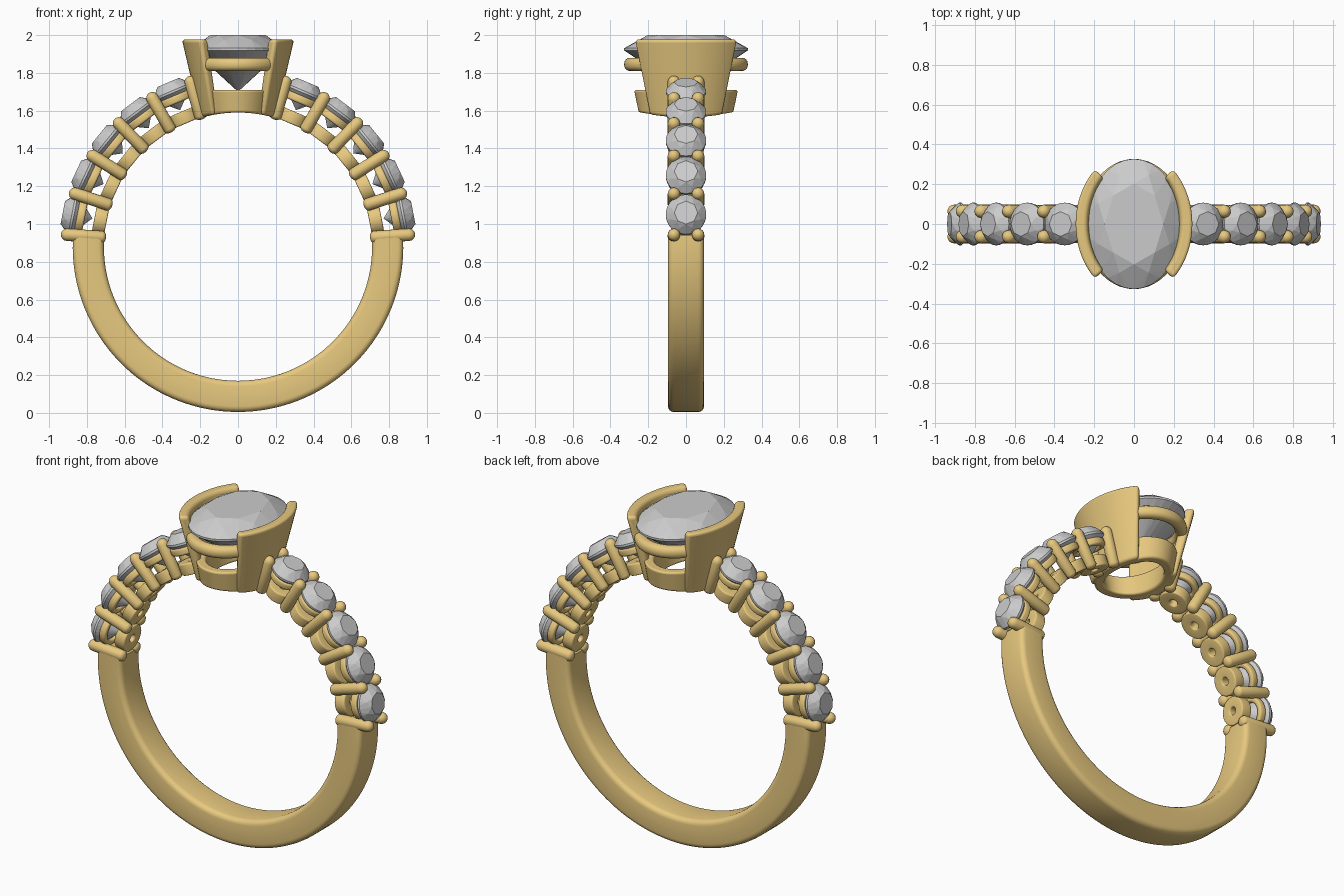
import bpy, bmesh
from math import sin, cos, pi, radians, sqrt
from mathutils import Matrix, Vector

if "Cube" in bpy.data.objects:
    bpy.data.objects.remove(bpy.data.objects["Cube"])

CZ, RIN, ROUT = 0.88, 0.71, 0.875      # finger hole centre, inner and outer radius
gold = bpy.data.materials.new("gold")
gold.diffuse_color = (0.80, 0.58, 0.21, 1)
gold.use_nodes = True
gold.node_tree.nodes["Principled BSDF"].inputs["Base Color"].default_value = gold.diffuse_color


def finish(name, bm, mat=None, matrix=Matrix(), smooth=True, bevel=0):
    bmesh.ops.recalc_face_normals(bm, faces=bm.faces)
    me = bpy.data.meshes.new(name)
    bm.to_mesh(me)
    bm.free()
    ob = bpy.data.objects.new(name, me)
    bpy.context.collection.objects.link(ob)
    ob.matrix_world = matrix
    if mat:
        me.materials.append(mat)
    if bevel:
        m = ob.modifiers.new("bevel", 'BEVEL')
        m.width, m.segments = bevel, 4
        m.limit_method, m.angle_limit = 'ANGLE', radians(40)
    if smooth:
        bpy.ops.object.select_all(action='DESELECT')
        ob.select_set(True)
        bpy.context.view_layer.objects.active = ob
        bpy.ops.object.shade_smooth_by_angle(angle=radians(35))
    return ob


def loft(name, sections, wrap, matrix=Matrix(), bevel=0):
    """Skin closed cross-sections; wrap joins last to first, otherwise cap the ends."""
    bm = bmesh.new()
    rows = [[bm.verts.new(p) for p in s] for s in sections]
    n, k = len(rows), len(rows[0])
    for i in range(n if wrap else n - 1):
        a, b = rows[i], rows[(i + 1) % n]
        for j in range(k):
            bm.faces.new((a[j], a[(j + 1) % k], b[(j + 1) % k], b[j]))
    if not wrap:
        bm.faces.new(rows[0])
        bm.faces.new(rows[-1][::-1])
    return finish(name, bm, gold, matrix, bevel=bevel)


def rounded_rect(u0, u1, v0, v1, r, seg=4):
    pts = []
    for i, (u, v) in enumerate(((u1 - r, v1 - r), (u0 + r, v1 - r), (u0 + r, v0 + r), (u1 - r, v0 + r))):
        for s in range(seg + 1):
            a = pi / 2 * (i + s / seg)
            pts.append((u + r * cos(a), v + r * sin(a)))
    return pts


def oval_ring(name, a, b, profile, matrix=Matrix(), n=48):
    """Revolve an (offset, z) profile round an ellipse a x b."""
    loft(name, [[((a + o) * cos(t), (b + o) * sin(t), z) for o, z in profile]
                for t in (2 * pi * i / n for i in range(n))], True, matrix)


def stone(name, a, b, table_z, girdle_z, culet_z, table=0.6, matrix=Matrix()):
    """Brilliant cut as the hull of its facet corners."""
    up, down, g = table_z - girdle_z, girdle_z - culet_z, 0.006
    bm = bmesh.new()

    def ring(n, r, z, shift=0):
        for i in range(n):
            t = 2 * pi * (i + shift) / n
            bm.verts.new((a * r * cos(t), b * r * sin(t), z))
    star = (1 + table) / 2
    ring(8, table, table_z)
    ring(8, star, girdle_z + up * (1 - star * 0.924) / (1 - table) * 0.97, 0.5)
    ring(32, 1, girdle_z + g)
    ring(32, 1, girdle_z - g)
    ring(8, 0.28, girdle_z - down * 0.74, 0.5)
    bm.verts.new((0, 0, culet_z))
    bmesh.ops.convex_hull(bm, input=bm.verts)
    bmesh.ops.dissolve_limit(bm, angle_limit=radians(1), verts=bm.verts, edges=bm.edges)
    finish(name, bm, None, matrix, smooth=False)


def radial(deg):
    """Local z points outward from the finger hole centre at this angle."""
    return Matrix.Translation((0, 0, CZ)) @ Matrix.Rotation(radians(90 - deg), 4, 'Y')


def finger_z(x):
    return CZ + sqrt(RIN ** 2 - x ** 2)


# Solid lower band
prof = rounded_rect(RIN, ROUT, -0.095, 0.095, 0.03)
angles = [radians(-184 + 188 * i / 80) for i in range(81)]
loft("band", [[(r * cos(t), y, CZ + r * sin(t)) for r, y in prof] for t in angles], False)

# Shoulders: shared prongs with stones on seat and base rings between them
for side in ("right", "left"):
    def at(d):
        return radial(d if side == "right" else 180 - d)
    for i in range(6):
        for y in (-0.064, 0.064):
            rad, r0, r1 = 0.033, 0.70, 0.94
            caps = [(rad * sin(q), r0 + 0.02 * (1 - cos(q))) for q in (0.15, 0.5, 1.0, pi / 2)]
            caps += [(rad * cos(q), r1 - rad * (1 - sin(q))) for q in (0, 0.4, 0.8, 1.2, 1.5)]
            loft(f"{side}_prong", [[(r * cos(t), y + r * sin(t), z)
                 for t in (2 * pi * k / 16 for k in range(16))] for r, z in caps], False, at(4 + 14 * i))
    for i in range(5):
        m = at(11 + 14 * i)
        stone(f"{side}_side_stone", 0.107, 0.107, 0.945, 0.89, 0.785, 0.58, m)
        oval_ring(f"{side}_seat_ring", 0, 0, rounded_rect(0.066, 0.098, 0.825, 0.868, 0.012), m, 32)
        oval_ring(f"{side}_base_ring", 0, 0, rounded_rect(0.022, 0.082, 0.708, 0.775, 0.008), m, 32)

# Centre stone
stone("centre_stone", 0.238, 0.327, 2.0, 1.925, 1.70, 0.62)

# Upper gallery ring under the stone
oval_ring("upper_gallery_ring", 0.222, 0.293, rounded_rect(-0.034, 0.034, 1.81, 1.88, 0.03), n=64)

# Lower gallery ring, its underside following the finger hole
secs = []
for i in range(64):
    t = 2 * pi * i / 64

    def low(a, b):
        return a * cos(t), b * sin(t), finger_z(a * cos(t))
    def top(a, b):
        return a * cos(t), b * sin(t), 1.71
    secs.append([low(0.135, 0.19), low(0.18, 0.25), top(0.20, 0.275), top(0.15, 0.215)])
loft("lower_gallery_ring", secs, True, bevel=0.012)

# Flared half bezels on both sides
for side, sx in (("right", 1), ("left", -1)):
    secs = []
    for i in range(19):
        t = radians(-48 + 96 * i / 18)
        row = []
        for a, b, z in ((0.15, 0.215, None), (0.20, 0.265, None), (0.297, 0.372, 1.977), (0.236, 0.322, 1.977)):
            x = a * cos(t)
            row.append((sx * x, b * sin(t), z or finger_z(x)))
        secs.append(row)
    loft(f"{side}_half_bezel", secs, False, bevel=0.02)
